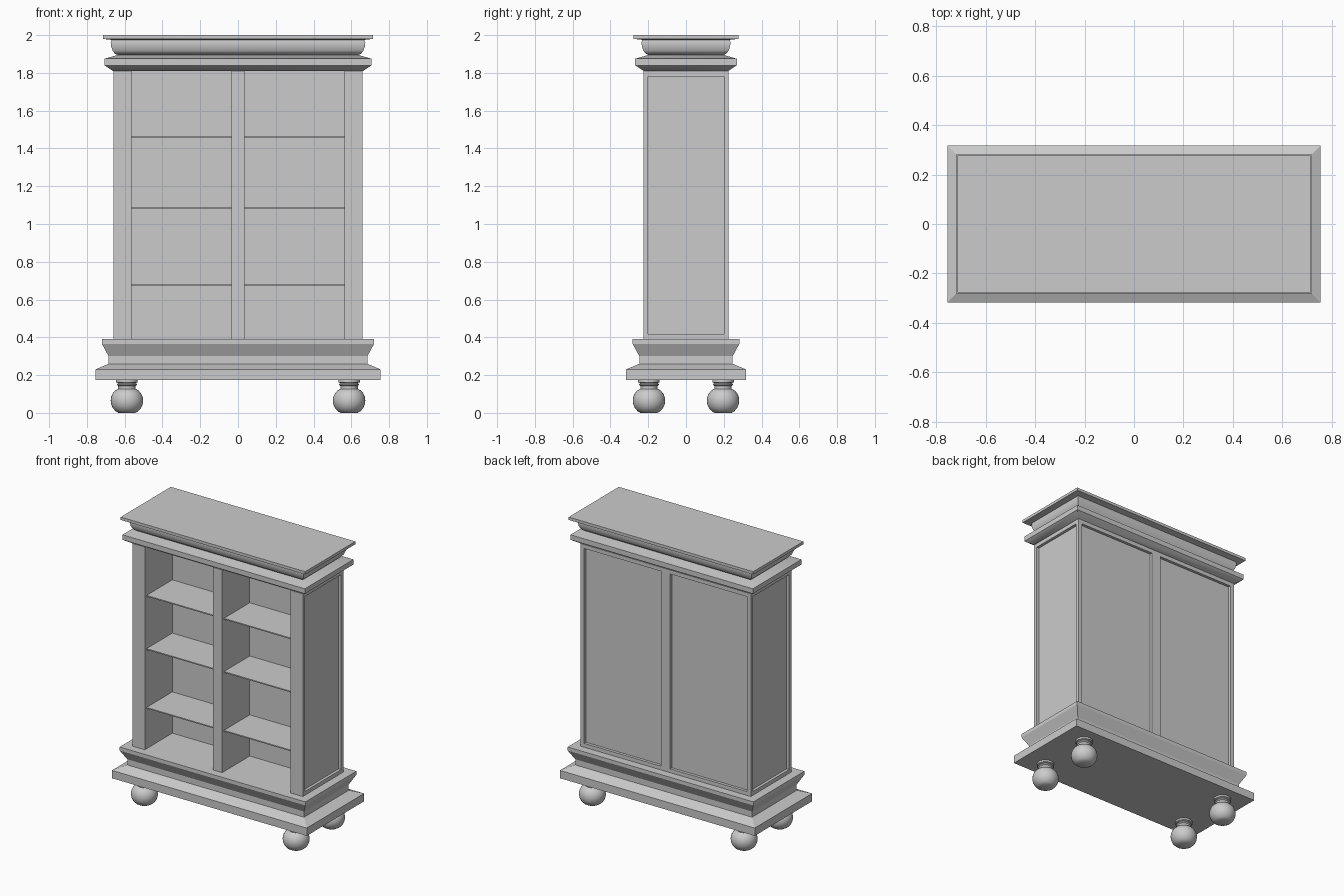
import bpy, bmesh
from math import radians, tau
from mathutils import Matrix, Vector

cube = bpy.data.objects.get("Cube")
if cube:
    bpy.data.objects.remove(cube, do_unlink=True)

grey = bpy.data.materials.new("plain grey")
grey.use_nodes = True
colour = (0.6, 0.6, 0.6, 1)
grey.diffuse_color = colour
grey.node_tree.nodes["Principled BSDF"].inputs["Base Color"].default_value = colour

DEPTH_OFFSET = 0.438  # half width minus half depth, shared by all mouldings


def finish(bm, name, smooth=False):
    bmesh.ops.recalc_face_normals(bm, faces=bm.faces)
    mesh = bpy.data.meshes.new(name)
    bm.to_mesh(mesh)
    bm.free()
    mesh.materials.append(grey)
    obj = bpy.data.objects.new(name, mesh)
    bpy.context.collection.objects.link(obj)
    bpy.ops.object.select_all(action="DESELECT")
    obj.select_set(True)
    bpy.context.view_layer.objects.active = obj
    if smooth:
        bpy.ops.object.shade_smooth_by_angle(angle=radians(35))
    return obj


def add_box(bm, low, high):
    low, high = Vector(low), Vector(high)
    matrix = Matrix.Translation((low + high) / 2) @ Matrix.Diagonal((*(high - low), 1))
    bmesh.ops.create_cube(bm, size=1, matrix=matrix)


def loft(name, rings, smooth):
    """Join stacked rings of points and cap both ends."""
    bm = bmesh.new()
    rings = [[bm.verts.new(p) for p in ring] for ring in rings]
    n = len(rings[0])
    for a, b in zip(rings, rings[1:]):
        for i in range(n):
            j = (i + 1) % n
            bm.faces.new((a[i], a[j], b[j], b[i]))
    bm.faces.new(rings[0][::-1])
    bm.faces.new(rings[-1])
    return finish(bm, name, smooth)


def moulding(name, profile, smooth=False):
    corners = ((-1, -1), (1, -1), (1, 1), (-1, 1))
    rings = [[(sx * w, sy * (w - DEPTH_OFFSET), z) for sx, sy in corners]
             for w, z in profile]
    return loft(name, rings, smooth)


# Stepped plinth and cornice
moulding("plinth", [(0.755, 0.175), (0.755, 0.23), (0.685, 0.26), (0.685, 0.30),
                    (0.72, 0.365), (0.72, 0.39)])
moulding("cornice", [(0.662, 1.81), (0.707, 1.84), (0.707, 1.875), (0.637, 1.895),
                     (0.652, 1.902), (0.664, 1.918), (0.671, 1.938), (0.674, 1.96),
                     (0.67, 1.975), (0.715, 1.98), (0.715, 2.0)], smooth=True)

# Carcass: solid block with the front bays and recessed panels cut out
bm = bmesh.new()
add_box(bm, (-0.66, -0.225, 0.39), (0.66, 0.225, 1.81))
carcass = finish(bm, "carcass")

bm = bmesh.new()
for s in (-1, 1):
    def cut(x0, x1, y0, y1, z0, z1):
        a, b = sorted((s * x0, s * x1))
        add_box(bm, (a, y0, z0), (b, y1, z1))
    cut(0.035, 0.565, -0.4, 0.08, 0.3, 1.9)      # open bay
    cut(0.64, 0.8, -0.2, 0.2, 0.417, 1.782)      # side panel
    cut(0.035, 0.632, 0.205, 0.4, 0.417, 1.782)  # back panel
cutter = finish(bm, "carcass_cutter")
cutter.hide_render = True

boolean = carcass.modifiers.new("openings", "BOOLEAN")
boolean.operation = "DIFFERENCE"
boolean.solver = "EXACT"
boolean.object = cutter
bpy.context.view_layer.objects.active = carcass
bpy.ops.object.modifier_apply(modifier=boolean.name)
bpy.data.objects.remove(cutter, do_unlink=True)

# Thin shelves in both bays
for side, s in (("right", -1), ("left", 1)):
    for level, z in (("lower", 0.675), ("middle", 1.087), ("upper", 1.46)):
        bm = bmesh.new()
        a, b = sorted((s * 0.035, s * 0.565))
        add_box(bm, (a, -0.205, z - 0.004), (b, 0.08, z + 0.004))
        finish(bm, f"{level}_{side}_shelf")

# Turned bun feet
foot_profile = [(0.045, 0), (0.06, 0.009), (0.074, 0.024), (0.083, 0.044),
                (0.086, 0.065), (0.083, 0.086), (0.074, 0.105), (0.061, 0.119),
                (0.046, 0.127), (0.046, 0.142), (0.052, 0.148), (0.052, 0.153),
                (0.045, 0.158), (0.057, 0.162), (0.057, 0.176)]
SEGMENTS = 32
turns = [Matrix.Rotation(tau * i / SEGMENTS, 3, "Z") for i in range(SEGMENTS)]
for end, y in (("front", -0.196), ("back", 0.196)):
    for side, x in (("right", -0.588), ("left", 0.588)):
        rings = [[t @ Vector((r, 0, z)) for t in turns] for r, z in foot_profile]
        foot = loft(f"{end}_{side}_foot", rings, True)
        foot.location = (x, y, 0)
